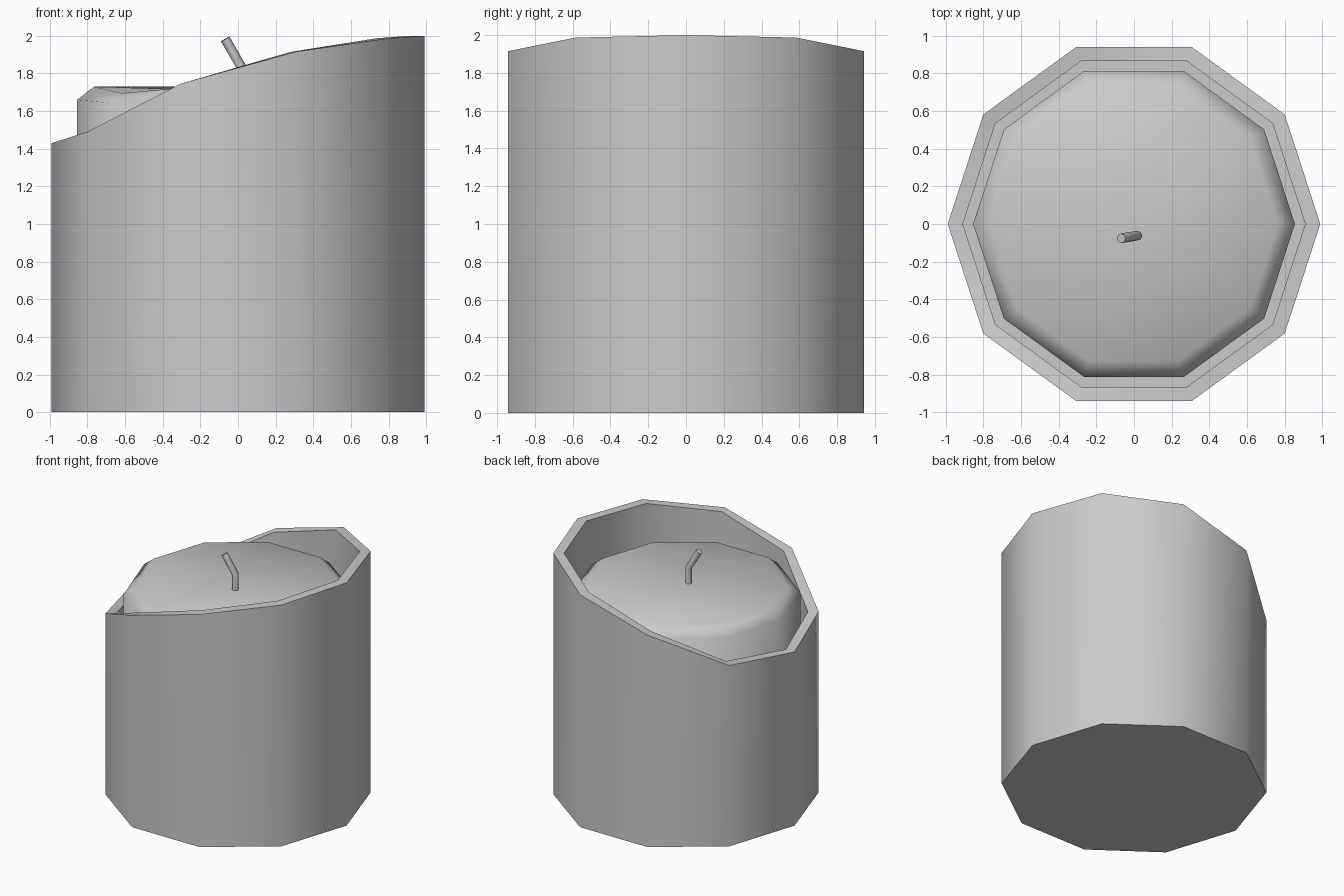
import bpy, bmesh
from math import cos, sin, pi, radians

if "Cube" in bpy.data.objects:
    bpy.data.objects.remove(bpy.data.objects["Cube"])

SIDES = 10


def loft(name, rings, smooth_angle, sink=0.0):
    """Skin decagon rings (radius, heights per corner) and close both ends."""
    bm = bmesh.new()
    loops = []
    for r, heights in rings:
        loops.append([bm.verts.new((r * cos(2 * pi * i / SIDES), r * sin(2 * pi * i / SIDES), heights[i]))
                      for i in range(SIDES)])
    for a, b in zip(loops, loops[1:]):
        for i in range(SIDES):
            j = (i + 1) % SIDES
            bm.faces.new((a[i], a[j], b[j], b[i]))
    bm.faces.new(loops[0][::-1])
    cap = bm.faces.new(loops[-1])
    if sink:  # slightly dished top
        centre = bmesh.ops.poke(bm, faces=[cap])["verts"][0]
        centre.co.z -= sink
    bmesh.ops.recalc_face_normals(bm, faces=bm.faces)
    mesh = bpy.data.meshes.new(name)
    bm.to_mesh(mesh)
    bm.free()
    ob = bpy.data.objects.new(name, mesh)
    bpy.context.collection.objects.link(ob)
    smooth(ob, smooth_angle)
    return ob


def smooth(ob, angle):
    bpy.ops.object.select_all(action='DESELECT')
    ob.select_set(True)
    bpy.context.view_layer.objects.active = ob
    bpy.ops.object.shade_smooth_by_angle(angle=radians(angle))


def level(z):
    return [z] * SIDES


# Holder: ten-sided cup whose rim sweeps up from left to right
half = [2.0, 1.987, 1.915, 1.745, 1.49, 1.43]
rim = half + half[4:0:-1]
loft("candle_holder", [(0.99, level(0)), (0.99, rim), (0.91, rim), (0.91, level(0.1))], 50)

# Candle: chamfered block of wax, one corner slightly melted
top = level(1.73)
top[6] = 1.695
shoulder = level(1.66)
shoulder[6] = 1.645
loft("candle", [(0.855, level(0.1)), (0.855, shoulder), (0.765, top)], 60, sink=0.02)

# Wick: bent round cord
curve = bpy.data.curves.new("wick", 'CURVE')
curve.dimensions = '3D'
curve.bevel_depth = 0.026
curve.bevel_resolution = 2
curve.use_fill_caps = True
path = [(0.018, -0.062, 1.66), (0.018, -0.062, 1.835), (-0.068, -0.076, 1.983)]
spline = curve.splines.new('POLY')
spline.points.add(len(path) - 1)
for p, co in zip(spline.points, path):
    p.co = (*co, 1)
wick = bpy.data.objects.new("wick", curve)
bpy.context.collection.objects.link(wick)
bpy.ops.object.select_all(action='DESELECT')
wick.select_set(True)
bpy.context.view_layer.objects.active = wick
bpy.ops.object.convert(target='MESH')
smooth(bpy.context.object, 50)
